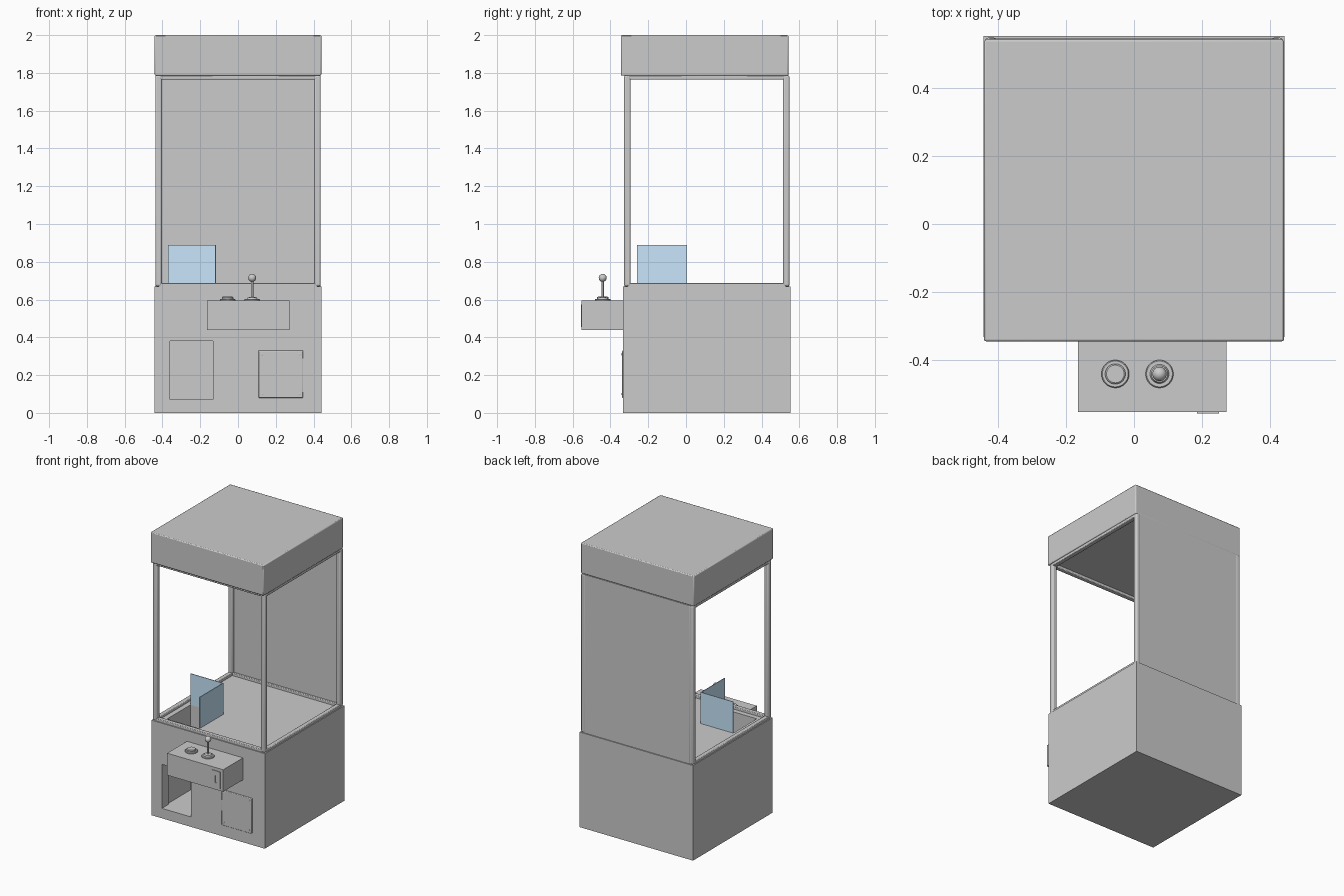
import bpy, math

if "Cube" in bpy.data.objects:
    bpy.data.objects.remove(bpy.data.objects["Cube"])

def box(name, x, y, z, bevel=0.0, segs=2):
    """Box from (min, max) ranges, with an optional rounded edge."""
    bpy.ops.mesh.primitive_cube_add(size=1)
    o = bpy.context.object
    o.name = name
    o.location = [(r[0] + r[1]) / 2 for r in (x, y, z)]
    o.scale = [r[1] - r[0] for r in (x, y, z)]
    bpy.ops.object.transform_apply(location=False, rotation=False, scale=True)
    if bevel:
        m = o.modifiers.new("bevel", 'BEVEL')
        m.width, m.segments = bevel, segs
        bpy.ops.object.shade_smooth_by_angle()
    return o

def lathe(name, x, y, profile, n=32, rot=(0, 0, 0), z=0.0):
    """Solid of revolution from (radius, height) points."""
    verts, faces = [], []
    for r, h in profile:
        verts += [(r * math.cos(2 * math.pi * i / n), r * math.sin(2 * math.pi * i / n), h) for i in range(n)]
    for k in range(len(profile) - 1):
        for i in range(n):
            j = (i + 1) % n
            faces.append((k * n + i, k * n + j, (k + 1) * n + j, (k + 1) * n + i))
    faces.append(tuple(range(n))[::-1])
    faces.append(tuple(range((len(profile) - 1) * n, len(profile) * n)))
    me = bpy.data.meshes.new(name)
    me.from_pydata(verts, [], faces)
    o = bpy.data.objects.new(name, me)
    bpy.context.collection.objects.link(o)
    o.location, o.rotation_euler = (x, y, z), rot
    bpy.context.view_layer.objects.active = o
    bpy.ops.object.select_all(action='DESELECT')
    o.select_set(True)
    bpy.ops.object.shade_smooth_by_angle()
    return o

def cut(target, cutter):
    m = target.modifiers.new("cut", 'BOOLEAN')
    m.operation, m.solver, m.object = 'DIFFERENCE', 'EXACT', cutter
    bpy.context.view_layer.objects.active = target
    bpy.ops.object.modifier_apply(modifier=m.name)
    bpy.data.objects.remove(cutter)

# Cabinet with prize shaft and pick-up opening
base = box("cabinet_base", (-.442, .442), (-.333, .553), (0, .67))
cut(base, box("shaft_cutter", (-.37, -.12), (-.26, 0), (.07, .8)))
cut(base, box("opening_cutter", (-.36, -.133), (-.4, -.1), (.07, .38)))

# Roof
box("roof", (-.441, .441), (-.345, .542), (1.785, 2.0), .006)

# Corner posts and horizontal rails
for s, side in ((-1, "left"), (1, "right")):
    xr = sorted((s * .403, s * .438))
    for y, end in (((-.328, -.293), "front"), ((.513, .548), "back")):
        box(f"{end}_{side}_post", xr, y, (.67, 1.787), .01, 3)
for z, level in (((.665, .688), "lower"), ((1.765, 1.787), "upper")):
    for s, side in ((-1, "left"), (1, "right")):
        box(f"{level}_{side}_rail", sorted((s * .405, s * .436)), (-.31, .53), z, .004)
    for y, end in (((-.326, -.295), "front"), ((.515, .541), "back")):
        box(f"{level}_{end}_rail", (-.42, .42), y, z, .004)

# Back panel
box("back_panel", (-.425, .425), (.53, .546), (.67, 1.786))

# Blue guard panes around the prize shaft
blue = bpy.data.materials.new("blue_glass")
blue.diffuse_color = (.58, .79, .96, 1)
blue.use_nodes = True
blue.node_tree.nodes["Principled BSDF"].inputs["Base Color"].default_value = blue.diffuse_color
for o in (box("rear_guard_pane", (-.37, -.116), (-.001, .004), (.67, .89)),
          box("side_guard_pane", (-.121, -.116), (-.26, -.001), (.67, .89))):
    o.data.materials.append(blue)

# Control shelf
box("control_shelf", (-.165, .272), (-.553, -.33), (.44, .595))

# Push button
lathe("button_ring", -.055, -.441, [(.041, .594), (.041, .601), (.038, .604), (.031, .604)])
lathe("button_cap", -.055, -.441, [(.03, .6), (.03, .612), (.026, .615)])

# Joystick
lathe("joystick_collar", .075, -.441, [(.041, .594), (.041, .6), (.038, .603), (.028, .603), (.024, .611), (.012, .613)])
lathe("joystick_shaft", .075, -.441, [(.006, .61), (.006, .705)], 16)
bpy.ops.mesh.primitive_uv_sphere_add(segments=24, ring_count=12, radius=.021, location=(.075, -.441, .715))
bpy.context.object.name = "joystick_ball"
bpy.ops.object.shade_smooth()

# Coin plate with slot
plate = box("coin_plate", (.186, .25), (-.557, -.552), (.456, .574))
cut(plate, box("slot_cutter", (.211, .224), (-.57, -.554), (.49, .54)))

# Service hatch with corner screws
box("service_hatch", (.108, .345), (-.339, -.33), (.08, .33), .004)
for x in (.128, .325):
    for z in (.1, .31):
        lathe("hatch_screw", x, -.338, [(.006, 0), (.006, .003), (.004, .004)], 16, (math.pi / 2, 0, 0), z)
